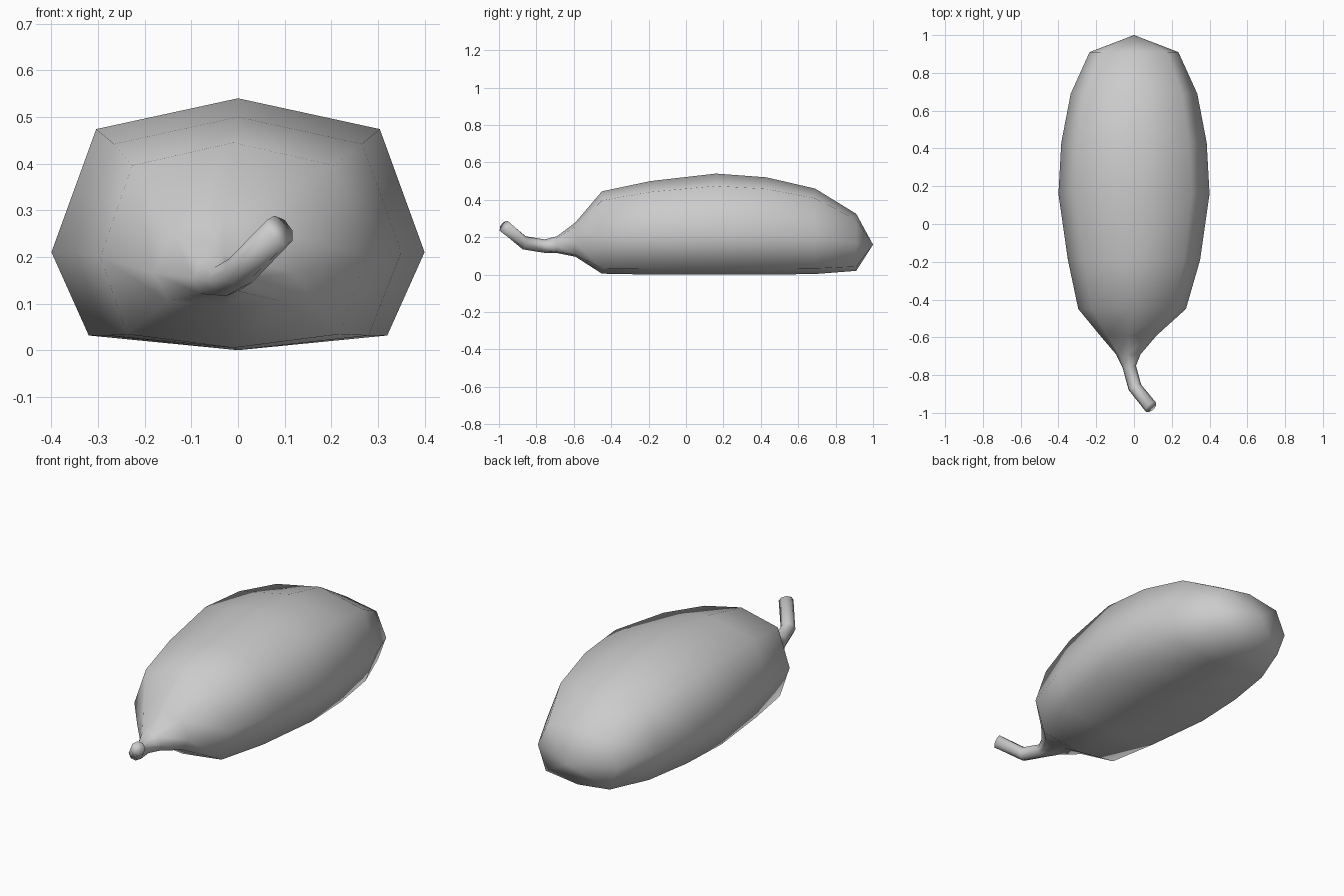
import bpy, bmesh
from mathutils import Vector

cube = bpy.data.objects.get("Cube")
if cube:
    bpy.data.objects.remove(cube, do_unlink=True)

skin = bpy.data.materials.new("plain grey")
skin.use_nodes = True
grey = (0.6, 0.6, 0.6, 1)
skin.diffuse_color = grey
skin.node_tree.nodes["Principled BSDF"].inputs["Base Color"].default_value = grey

# Body sections: y, centre x, half width, top z, widest z, bottom z
SECTIONS = [
    (-0.69, -0.03, 0.065, 0.205, 0.155, 0.115),
    (-0.59, -0.03, 0.15, 0.28, 0.165, 0.095),
    (-0.45, -0.01, 0.285, 0.445, 0.2, 0.005),
    (-0.19, 0, 0.35, 0.5, 0.21, 0.0),
    (0.16, 0, 0.4, 0.54, 0.21, 0.0),
    (0.43, 0, 0.385, 0.52, 0.21, 0.0),
    (0.69, 0, 0.335, 0.46, 0.2, 0.003),
    (0.91, 0, 0.235, 0.325, 0.17, 0.02),
]
# Stem rings: centre, axis, radius
STEM = [
    ((0.09, -0.97, 0.257), (-0.6, 0.65, -0.5), 0.036),
    ((0.005, -0.865, 0.17), (-0.4, 0.9, -0.25), 0.036),
    ((-0.025, -0.755, 0.152), (-0.15, 1, 0), 0.036),
]


def body_ring(y, cx, w, top, mid, low):
    """Eight-sided section, flattened underneath."""
    shoulder = mid + (top - mid) * 0.8
    foot = low + (mid - low) * 0.15
    half = [(0.76, shoulder), (1, mid), (0.8, foot)]
    outline = [(0, top)] + half + [(0, low)] + [(-x, z) for x, z in reversed(half)]
    return [Vector((cx + x * w, y, z)) for x, z in outline]


def stem_ring(centre, axis, radius):
    """Round section square to the stem, in the same order as the body."""
    axis = Vector(axis).normalized()
    side = axis.cross(Vector((0, 0, 1))).normalized()
    up = side.cross(axis)
    d = 0.707
    turns = [(0, 1), (d, d), (1, 0), (d, -d), (0, -1), (-d, -d), (-1, 0), (-d, d)]
    return [Vector(centre) + (side * s + up * u) * radius for s, u in turns]


# Loft the stem and body as one continuous skin
bm = bmesh.new()
coords = [stem_ring(*s) for s in STEM] + [body_ring(*s) for s in SECTIONS]
rings = [[bm.verts.new(p) for p in ring] for ring in coords]
for a, b in zip(rings, rings[1:]):
    for i in range(len(a)):
        j = (i + 1) % len(a)
        bm.faces.new((a[i], a[j], b[j], b[i]))

# Stem cap and pointed rear
bm.faces.new(rings[0])
tip = bm.verts.new((0, 1, 0.16))
last = rings[-1]
for i in range(len(last)):
    bm.faces.new((last[i], last[(i + 1) % len(last)], tip))
bmesh.ops.recalc_face_normals(bm, faces=bm.faces)
for face in bm.faces:
    face.smooth = True

mesh = bpy.data.meshes.new("gourd")
bm.to_mesh(mesh)
bm.free()
mesh.materials.append(skin)
gourd = bpy.data.objects.new("gourd", mesh)
bpy.context.collection.objects.link(gourd)
